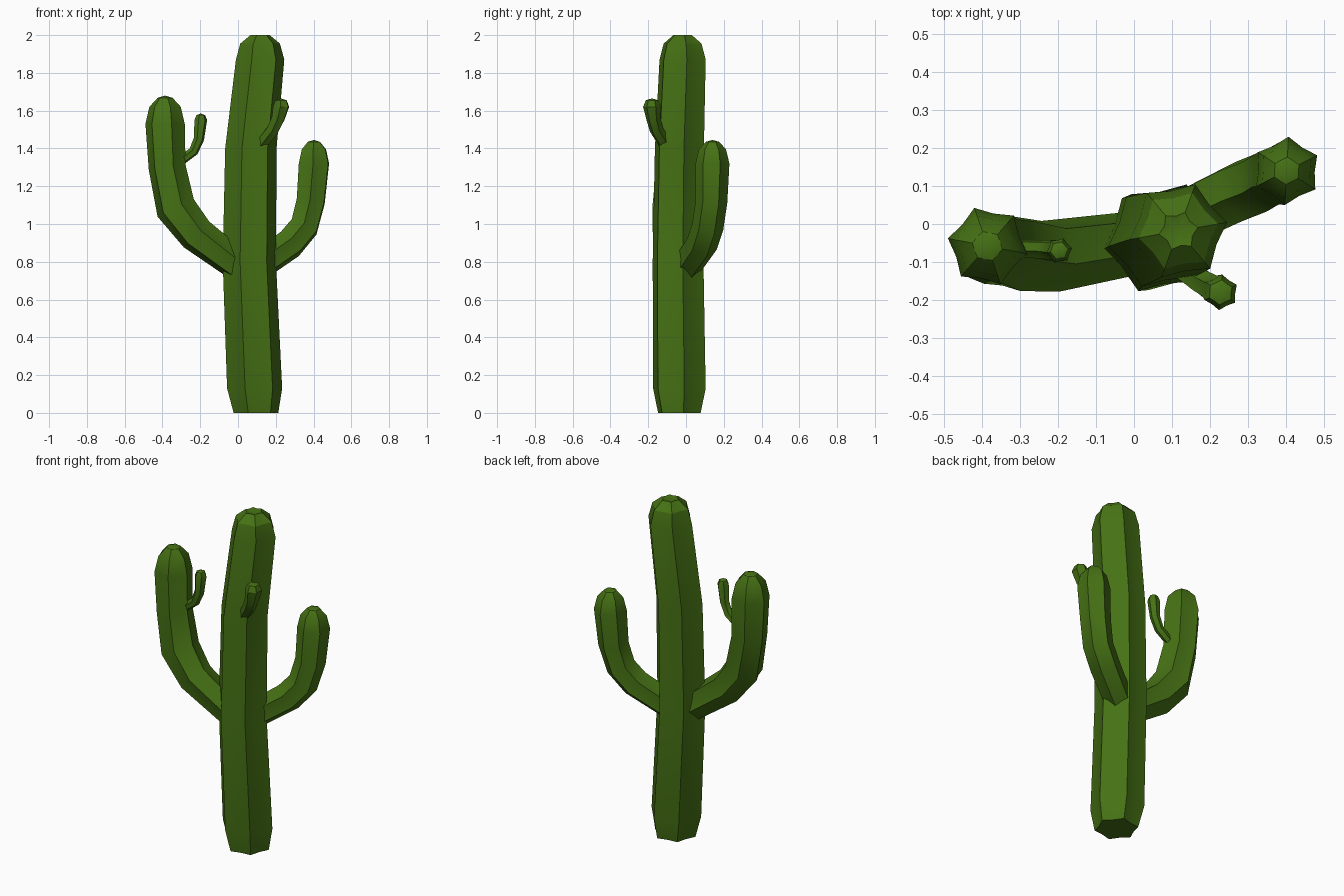
import bpy
import bmesh
from math import cos, sin, radians, pi
from mathutils import Vector

cube = bpy.data.objects.get("Cube")
if cube:
    bpy.data.objects.remove(cube, do_unlink=True)

green = bpy.data.materials.new("cactus green")
green.use_nodes = True
colour = (0.06, 0.165, 0.007, 1)
green.diffuse_color = colour
green.node_tree.nodes["Principled BSDF"].inputs["Base Color"].default_value = colour

UP = Vector((0, 0, 1))
RIBS = 6


def ribbed_stem(name, path, turn, cap, groove=0.82, upright=False):
    """Sweep a ribbed star along (x, y, z, radius) points, then close it with a cap.
    Each cap entry is (height above the last point, radius factor, groove factor)."""
    points = [Vector(p[:3]) for p in path]
    rings = []
    for i, p in enumerate(points):
        before, after = points[max(i - 1, 0)], points[min(i + 1, len(points) - 1)]
        tangent = UP if upright or i == len(points) - 1 else (
            ((p - before).normalized() + (after - p).normalized()).normalized())
        rings.append((p, tangent, path[i][3], groove))
    for height, factor, dip in cap[:-1]:
        rings.append((points[-1] + UP * height, UP, path[-1][3] * factor, dip))

    bm = bmesh.new()
    loops = []
    for centre, tangent, radius, dip in rings:
        tilt = UP.rotation_difference(tangent)
        loop = []
        for k in range(2 * RIBS):
            a = radians(turn) + k * pi / RIBS
            r = radius * (dip if k % 2 else 1)
            loop.append(bm.verts.new(centre + tilt @ Vector((r * cos(a), r * sin(a), 0))))
        loops.append(loop)
    n = 2 * RIBS
    for low, high in zip(loops, loops[1:]):
        for k in range(n):
            bm.faces.new((low[k], low[(k + 1) % n], high[(k + 1) % n], high[k]))
    tip = bm.verts.new(points[-1] + UP * cap[-1][0])
    for k in range(n):
        bm.faces.new((loops[-1][k], loops[-1][(k + 1) % n], tip))
    bm.faces.new(reversed(loops[0]))

    mesh = bpy.data.meshes.new(name)
    bm.to_mesh(mesh)
    bm.free()
    mesh.materials.append(green)
    obj = bpy.data.objects.new(name, mesh)
    bpy.context.collection.objects.link(obj)
    bpy.ops.object.select_all(action="DESELECT")
    obj.select_set(True)
    bpy.context.view_layer.objects.active = obj
    bpy.ops.object.shade_smooth_by_angle(angle=radians(30))
    return obj


# Trunk with a puckered crown
ribbed_stem("trunk", [
    (0.095, -0.035, 0, 0.12), (0.088, -0.035, 0.13, 0.148),
    (0.06, -0.042, 0.8, 0.143), (0.068, -0.035, 1.4, 0.138),
    (0.117, -0.018, 1.87, 0.13)],
    10, [(0.085, 0.82, 0.82), (0.13, 0.4, 0.75), (0.118, 0, 0)], upright=True)

# Large arms
ribbed_stem("right_arm", [
    (0.0, -0.05, 0.78, 0.085), (-0.22, -0.085, 0.945, 0.098),
    (-0.33, -0.075, 1.085, 0.108), (-0.375, -0.063, 1.3, 0.1),
    (-0.386, -0.058, 1.53, 0.106)],
    -11, [(0.09, 0.8, 0.85), (0.138, 0.38, 0.88), (0.15, 0, 0)])
ribbed_stem("left_arm", [
    (0.12, 0.01, 0.785, 0.08), (0.275, 0.085, 0.895, 0.084),
    (0.35, 0.115, 0.985, 0.084), (0.385, 0.135, 1.12, 0.084),
    (0.402, 0.14, 1.32, 0.09)],
    27, [(0.075, 0.8, 0.85), (0.115, 0.4, 0.88), (0.125, 0, 0)])

# Small shoots
ribbed_stem("right_arm_shoot", [
    (-0.3, -0.065, 1.335, 0.024), (-0.235, -0.067, 1.385, 0.026),
    (-0.207, -0.069, 1.45, 0.028), (-0.197, -0.07, 1.55, 0.034)],
    10, [(0.026, 0.7, 0.85), (0.035, 0, 0)])
ribbed_stem("trunk_shoot", [
    (0.125, -0.11, 1.425, 0.036), (0.185, -0.157, 1.5, 0.036),
    (0.213, -0.173, 1.56, 0.038), (0.228, -0.18, 1.62, 0.047)],
    25, [(0.035, 0.7, 0.85), (0.045, 0, 0)])
